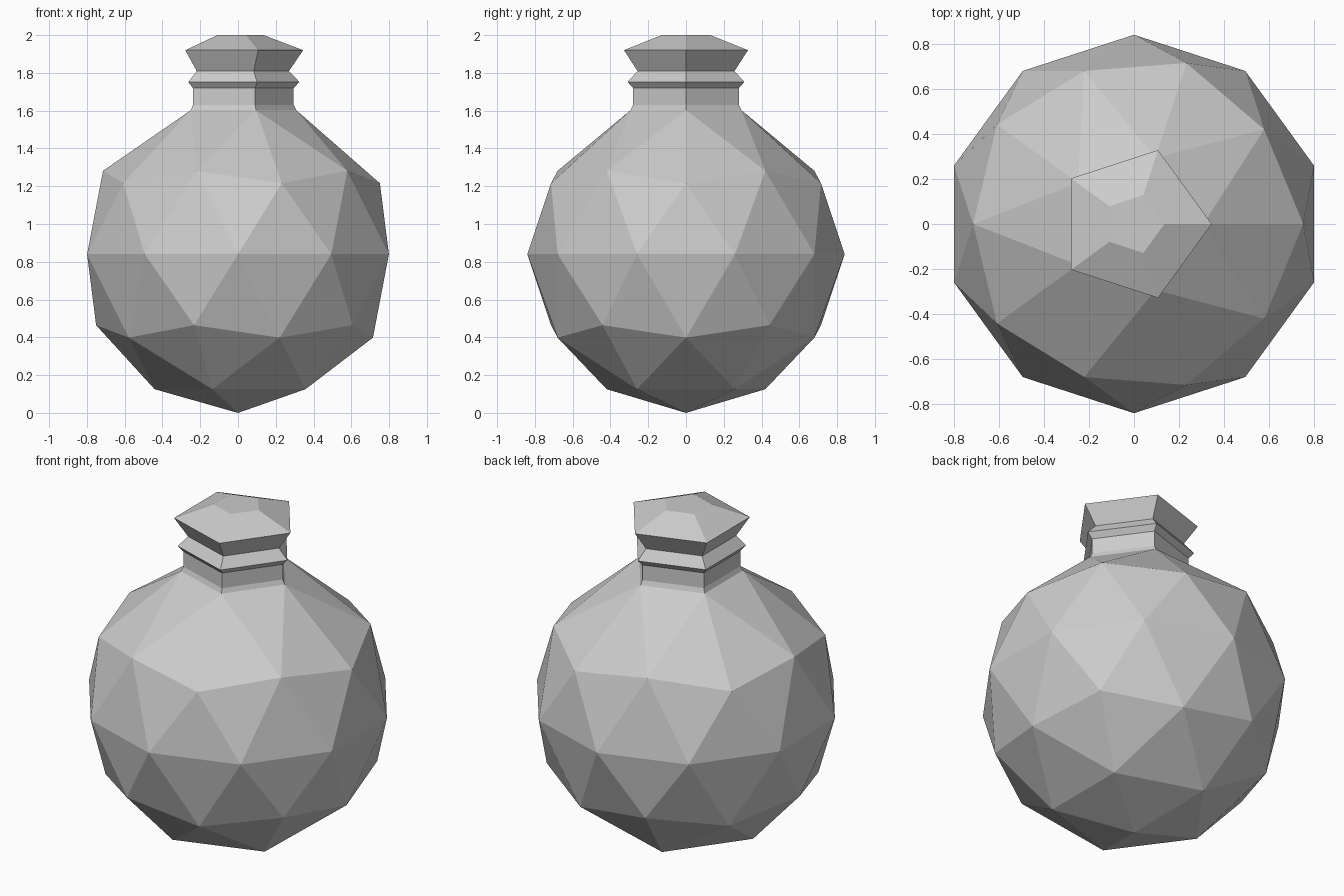
import bpy, bmesh
from math import atan2, cos, sin, pi

if "Cube" in bpy.data.objects:
    bpy.data.objects.remove(bpy.data.objects["Cube"])

R = 0.84

# Faceted round body
bpy.ops.mesh.primitive_ico_sphere_add(subdivisions=2, radius=R, location=(0, 0, 0))
obj = bpy.context.object
obj.name = "round_flask"
bm = bmesh.new()
bm.from_mesh(obj.data)
bmesh.ops.translate(bm, verts=bm.verts, vec=(0, 0, R))

# Open the top: remove the pole, then pull its five neighbours in to the neck
bm.verts.ensure_lookup_table()
pole = max(bm.verts, key=lambda v: v.co.z)
ring = [e.other_vert(pole) for e in pole.link_edges]
bmesh.ops.delete(bm, geom=[pole], context='VERTS')
ring.sort(key=lambda v: atan2(v.co.y, v.co.x) % (2 * pi - 0.01))
angles = [atan2(v.co.y, v.co.x) for v in ring]


def place(a, r, z):
    return (r * cos(a), r * sin(a), z)


for v, a in zip(ring, angles):
    v.co = place(a, 0.308, 1.603)

# Neck, collar and flared stopper as (radius, height) of five-sided rings
profile = [(0.295, 1.63), (0.295, 1.72), (0.325, 1.752), (0.27, 1.81),
           (0.345, 1.92), (0.135, 2.0)]
for r, z in profile:
    new = [bm.verts.new(place(a, r, z)) for a in angles]
    for i in range(5):
        j = (i + 1) % 5
        bm.faces.new((ring[i], ring[j], new[j], new[i]))
    ring = new
bm.faces.new(ring)

bmesh.ops.recalc_face_normals(bm, faces=bm.faces)
for f in bm.faces:
    f.smooth = False
bm.to_mesh(obj.data)
bm.free()
